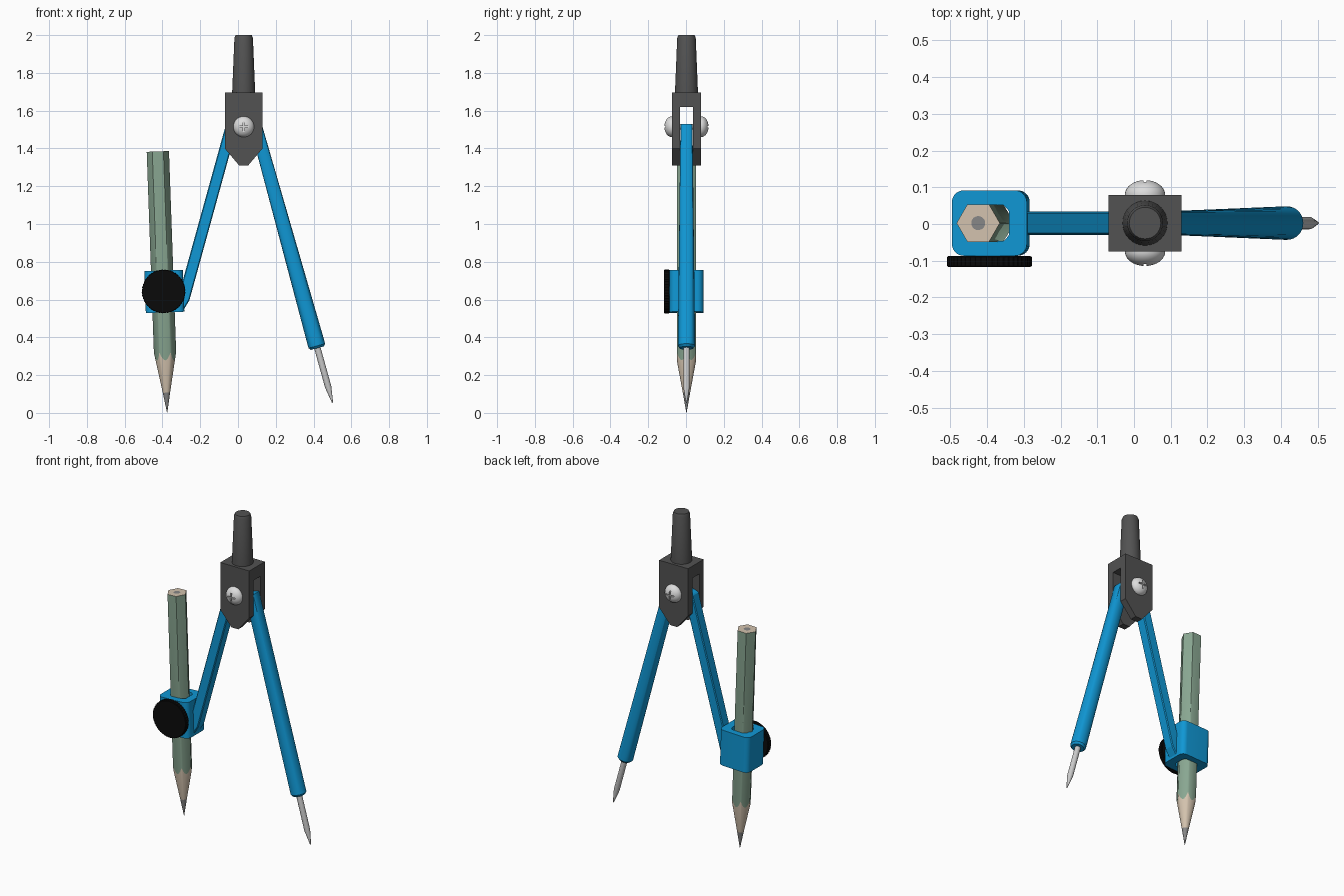
import bpy, bmesh, math
from math import sin, cos, pi, radians

if "Cube" in bpy.data.objects:
    bpy.data.objects.remove(bpy.data.objects["Cube"])

Y = 0.0025          # centre plane of the tool
PIVOT = (0.03, 1.515)
PENCIL_TILT = -0.0357
LEG_TILT = -0.27


def material(name, rgb):
    m = bpy.data.materials.new(name)
    m.diffuse_color = (*rgb, 1)
    m.use_nodes = True
    m.node_tree.nodes["Principled BSDF"].inputs["Base Color"].default_value = m.diffuse_color
    return m


BLUE = material("blue", (0.005, 0.31, 0.66))
DARK = material("dark_grey", (0.085, 0.085, 0.085))
BLACK = material("black", (0.003, 0.003, 0.003))
STEEL = material("steel", (0.60, 0.60, 0.60))
SCREW = material("pale_steel", (0.72, 0.72, 0.72))
GREEN = material("sage_green", (0.25, 0.385, 0.285))
WOOD = material("wood", (0.65, 0.54, 0.42))
LEAD = material("graphite", (0.24, 0.24, 0.24))


def loft(name, rings, mats, loc=(0, 0, 0), rot=(0, 0, 0), bands=None,
         closed=False, smooth=True):
    """Skin a stack of point rings; bands gives a material per strip."""
    bm = bmesh.new()
    loops = [[bm.verts.new(p) for p in ring] for ring in rings]
    n = len(loops[0])
    pairs = list(zip(loops, loops[1:]))
    if closed:
        pairs.append((loops[-1], loops[0]))
    for k, (a, b) in enumerate(pairs):
        for i in range(n):
            j = (i + 1) % n
            f = bm.faces.new((a[i], a[j], b[j], b[i]))
            f.material_index = bands[k] if bands else 0
    if not closed:
        for loop, k in ((loops[0][::-1], 0), (loops[-1], -1)):
            f = bm.faces.new(loop)
            f.material_index = bands[k] if bands else 0
    bmesh.ops.recalc_face_normals(bm, faces=bm.faces)
    me = bpy.data.meshes.new(name)
    bm.to_mesh(me)
    bm.free()
    for m in mats:
        me.materials.append(m)
    ob = bpy.data.objects.new(name, me)
    bpy.context.collection.objects.link(ob)
    ob.location, ob.rotation_euler = loc, rot
    if smooth:
        bpy.ops.object.select_all(action='DESELECT')
        ob.select_set(True)
        bpy.context.view_layer.objects.active = ob
        bpy.ops.object.shade_smooth_by_angle(angle=radians(32))
    return ob


def ring(radius, z, n=32):
    """Ring of points; radius is a number or a function of the angle."""
    r = radius if callable(radius) else lambda a: radius
    return [(r(a) * cos(a), r(a) * sin(a), z)
            for a in (2 * pi * i / n for i in range(n))]


def turned(name, profile, mat, loc, rot=(0, 0, 0), n=32):
    return loft(name, [ring(r, z, n) for r, z in profile], [mat], loc, rot)


def prism(name, pts, y0, y1, mat):
    """Extrude an x-z outline along y."""
    return loft(name, [[(x, y, z) for x, z in pts] for y in (y0, y1)], [mat],
                smooth=False)


def cut(target, cutter):
    cutter.hide_render = True
    cutter.hide_set(True)
    m = target.modifiers.new("cut", 'BOOLEAN')
    m.object, m.operation, m.solver = cutter, 'DIFFERENCE', 'EXACT'


# Handle and hinge block with its slot
turned("handle", [(0.061, 1.68), (0.061, 1.695), (0.049, 1.985), (0.043, 2.0)],
       DARK, (PIVOT[0], Y, 0))
block = prism("hinge_block", [(-0.07, 1.695), (-0.07, 1.40), (0.006, 1.31),
                              (0.054, 1.31), (0.13, 1.40), (0.13, 1.695)],
              Y - 0.077, Y + 0.077, DARK)
slot = prism("slot_cutter", [(-0.2, 1.62), (-0.2, 1.2), (0.3, 1.2), (0.3, 1.62)],
             Y - 0.034, Y + 0.034, DARK)
cut(block, slot)

# Hinge screw: two cross-slotted domes and a shaft
a, b = 0.027, 0.0045
cross = [(b, b), (a, b), (a, -b), (b, -b), (b, -a), (-b, -a),
         (-b, -b), (-a, -b), (-a, b), (-b, b), (-b, a), (b, a)]
steps = [pi / 2 * i / 10 for i in range(10)]
dome = [(0.055, -0.004)] + [(0.055 * cos(t), 0.04 * sin(t)) for t in steps]
dome.append((0.002, 0.04))
for side, label in ((-1, "front"), (1, "back")):
    head = turned(label + "_screw_head", dome, SCREW,
                  (PIVOT[0], Y + side * 0.077, PIVOT[1]), (-side * pi / 2, 0, 0))
    cutter = prism(label + "_cross_cutter",
                   [(PIVOT[0] + x, PIVOT[1] + z) for x, z in cross],
                   Y + side * 0.105, Y + side * 0.14, SCREW)
    cut(head, cutter)
turned("screw_shaft", [(0.015, -0.05), (0.015, 0.05)], SCREW,
       (PIVOT[0], Y, PIVOT[1]), (pi / 2, 0, 0), 16)

# Pencil-side leg, flat bar with a short foot against the clamp
leg = prism("pencil_leg", [(-0.068, 1.512), (-0.006, 1.53), (-0.04, 1.385),
                           (-0.257, 0.597), (-0.288, 0.545), (-0.305, 0.545),
                           (-0.305, 0.66), (-0.294, 0.695)],
            Y - 0.032, Y + 0.032, BLUE)
bev = leg.modifiers.new("soft_edges", 'BEVEL')
bev.width, bev.segments = 0.005, 1


# Needle-side leg: square at the hinge, growing into a round socket
def square(ang):
    return min(0.032 / max(abs(cos(ang)), abs(sin(ang))), 0.042)


foot = (0.42, Y, 0.345)
loft("needle_leg", [ring(0.036, -0.002), ring(0.0455, 0.01), ring(0.0455, 0.04),
                    ring(square, 1.219)], [BLUE], foot, (0, LEG_TILT, 0))
turned("needle", [(0.003, -0.302), (0.017, -0.215), (0.017, 0.02)], STEEL,
       foot, (0, LEG_TILT, 0), 20)

# Pencil clamp: rounded block with a round hole
corner, hx, hy = 0.032, 0.102, 0.089
outer = []
for q, (sx, sy) in enumerate(((1, 1), (-1, 1), (-1, -1), (1, -1))):
    for i in range(9):
        t = pi / 2 * (q + i / 8)
        outer.append((sx * (hx - corner) + corner * cos(t),
                      sy * (hy - corner) + corner * sin(t)))
inner = [(0.062 * x / math.hypot(x, y), 0.062 * y / math.hypot(x, y))
         for x, y in outer]
h = 0.111
loft("pencil_clamp", [[(x, y, z) for x, y in pts] for pts, z in
                      ((outer, -h), (outer, h), (inner, h), (inner, -h))],
     [BLUE], (-0.39, Y, 0.643), (0, PENCIL_TILT, 0), closed=True)


# Clamp knob with a finely ribbed rim
def ribbed(ang):
    return 0.116 if round(ang * 96 / (2 * pi)) % 2 else 0.1135


loft("clamp_knob", [ring(0.111, 0, 96), ring(ribbed, 0.003, 96),
                    ring(ribbed, 0.027, 96), ring(0.112, 0.03, 96)],
     [BLACK], (-0.394, -0.087, 0.643), (pi / 2, 0, 0))


# Hexagonal pencil, sharpened to a cone that scallops the paint
def hexagon(ang):
    return 0.059 * cos(pi / 6) / cos(ang % (pi / 3) - pi / 6)


taper, length = 0.185, 1.383
scallop = [(x, y, math.hypot(x, y) / taper) for x, y, _ in ring(hexagon, 0, 48)]
loft("pencil", [ring(0.001, 0, 48), ring(0.0194, 0.105, 48), scallop,
                ring(hexagon, length, 48), ring(0.019, length, 48)],
     [LEAD, WOOD, GREEN], (-0.375, Y, 0.002), (0, PENCIL_TILT, 0),
     bands=[0, 1, 2, 1, 0])
# the last band entry colours the exposed core at the blunt end
